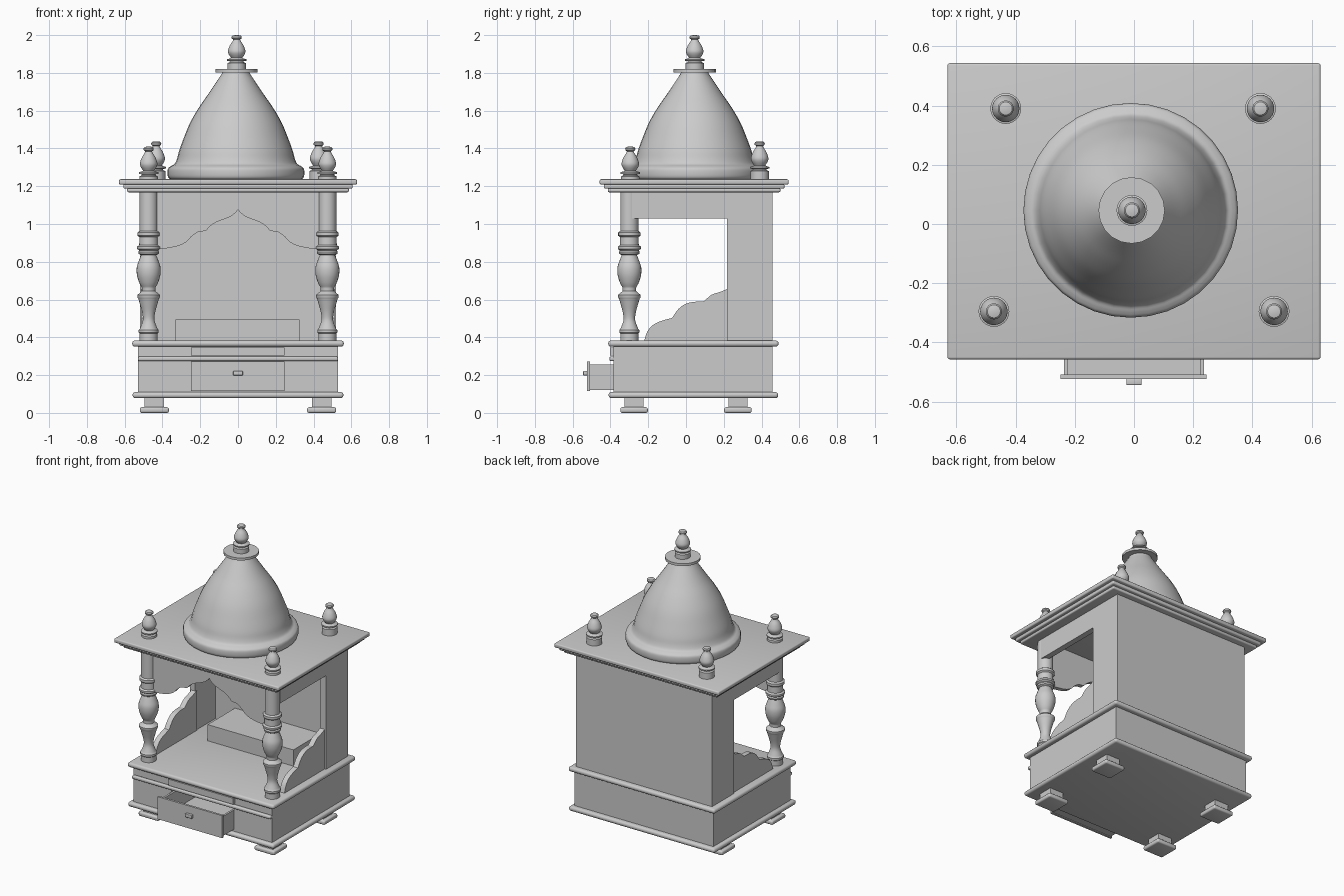
import bpy, bmesh
from math import sin, cos, pi, radians
from mathutils import Vector

if "Cube" in bpy.data.objects:
    bpy.data.objects.remove(bpy.data.objects["Cube"])


def finish(name, bm, bevel=0, segs=3, smooth=False):
    bmesh.ops.recalc_face_normals(bm, faces=bm.faces)
    me = bpy.data.meshes.new(name)
    bm.to_mesh(me)
    bm.free()
    ob = bpy.data.objects.new(name, me)
    bpy.context.collection.objects.link(ob)
    bpy.context.view_layer.objects.active = ob
    for o in bpy.context.selected_objects:
        o.select_set(False)
    ob.select_set(True)
    if bevel:
        m = ob.modifiers.new("bevel", 'BEVEL')
        m.width, m.segments = bevel, segs
        bpy.ops.object.modifier_apply(modifier=m.name)
    if smooth or bevel:
        bpy.ops.object.shade_smooth_by_angle(angle=radians(38))
    return ob


def box(name, x, y, z, bevel=0):
    """Box from (min, max) pairs."""
    bm = bmesh.new()
    bmesh.ops.create_cube(bm, size=1)
    for v in bm.verts:
        v.co = [(a + b) / 2 + c * (b - a) for (a, b), c in zip((x, y, z), v.co)]
    return finish(name, bm, bevel)


def panel(name, pts, to3d, depth):
    """Flat outline mapped into space and extruded along depth."""
    bm = bmesh.new()
    f = bm.faces.new([bm.verts.new(to3d(a, b)) for a, b in pts])
    r = bmesh.ops.extrude_face_region(bm, geom=[f])
    bmesh.ops.translate(bm, vec=depth, verts=[v for v in r['geom'] if isinstance(v, bmesh.types.BMVert)])
    return finish(name, bm)


def curve(pts, n=4):
    """Catmull-Rom smoothing of a 2D point list."""
    p = [Vector(q) for q in [pts[0]] + list(pts) + [pts[-1]]]
    out = []
    for i in range(1, len(p) - 2):
        a, b, c, d = p[i - 1:i + 3]
        for k in range(n):
            t = k / n
            out.append(tuple(0.5 * (2 * b + (c - a) * t + (2 * a - 5 * b + 4 * c - d) * t * t
                                    + (3 * b - a - 3 * c + d) * t ** 3)))
    return out + [tuple(pts[-1])]


def lathe(name, prof, at, n=32):
    """Turned part from (radius, height) points."""
    bm = bmesh.new()
    rings = [[bm.verts.new((at[0] + r * cos(2 * pi * i / n), at[1] + r * sin(2 * pi * i / n), at[2] + z))
              for i in range(n)] for r, z in prof]
    for a, b in zip(rings, rings[1:]):
        for i in range(n):
            bm.faces.new((a[i], a[(i + 1) % n], b[(i + 1) % n], b[i]))
    bm.faces.new(rings[0])
    bm.faces.new(rings[-1])
    return finish(name, bm, smooth=True)


# Feet: block on a rounded pad
for sx in (-1, 1):
    for sy in (-1, 1):
        cx, cy = sx * 0.443, sy * 0.275
        box("foot_pad", (cx - .077, cx + .077), (cy - .073, cy + .073), (0, .03), .01)
        box("foot_block", (cx - .052, cx + .052), (cy - .05, cy + .05), (.03, .08))

# Base cabinet with drawer cavity
body = box("base_body", (-.53, .53), (-.384, .458), (.1, .36))
cut = box("drawer_cutter", (-.24, .24), (-.5, .15), (.12, .268))
cut.hide_render = True
m = body.modifiers.new("cavity", 'BOOLEAN')
m.operation, m.object, m.solver = 'DIFFERENCE', cut, 'EXACT'
bpy.context.view_layer.objects.active = body
bpy.ops.object.modifier_apply(modifier=m.name)
bpy.data.objects.remove(cut)
box("base_lower_trim", (-.558, .558), (-.41, .488), (.078, .11), .014)
box("base_upper_trim", (-.56, .56), (-.412, .49), (.351, .383), .014)
box("front_moulding", (-.53, .53), (-.406, -.38), (.275, .298), .008)
box("slide_tray", (-.25, .245), (-.402, -.38), (.303, .346))

# Open drawer
box("drawer_front", (-.248, .245), (-.523, -.508), (.117, .272))
for s in (-1, 1):
    box("drawer_side", tuple(sorted((s * .222, s * .236))), (-.508, .1), (.122, .256))
box("drawer_floor", (-.222, .222), (-.508, .1), (.122, .134))
box("drawer_back", (-.222, .222), (.088, .1), (.134, .256))
box("drawer_knob", (-.026, .026), (-.544, -.523), (.198, .222), .004)

# Back wall and shelf
box("back_wall", (-.52, .52), (.438, .458), (.38, 1.175))
box("shelf", (-.33, .325), (.14, .438), (.38, .495))

# Side walls with open fronts, and scalloped wings
wall = [(.458, .38), (.458, 1.175), (-.285, 1.175), (-.285, 1.03), (.218, 1.03), (.218, .38)]
scallop = (curve([(-.222, .38), (-.205, .43), (-.175, .465), (-.13, .487), (-.075, .502)])
           + curve([(-.07, .508), (-.04, .55), (0, .578), (.045, .588), (.09, .589)])
           + curve([(.1, .595), (.135, .625), (.18, .64), (.22, .657)]) + [(.23, .657), (.23, .38)])
for s in (-1, 1):
    panel("side_wall", wall, lambda a, b: (s * .52, a, b), (-s * .04, 0, 0))
    panel("side_wing", scallop, lambda a, b: (s * .51, a, b), (-s * .036, 0, 0))

# Cusped front arch
half = (curve([(.44, .867), (.39, .87), (.345, .877), (.305, .888), (.27, .908), (.245, .935), (.21, .958), (.175, .962)])
        + curve([(.168, .966), (.145, .99), (.115, 1.01), (.075, 1.025), (.04, 1.04), (.015, 1.058), (0, 1.077)]))
arch = half + [(-x, z) for x, z in half[-2::-1]] + [(-.44, 1.175), (.44, 1.175)]
panel("front_arch", arch, lambda a, b: (a, -.315, b), (0, .03, 0))

# Turned front pillars
pillar = ([(.048, .38), (.048, .42), (.053, .425), (.053, .438), (.047, .445)]
          + curve([(.045, .45), (.031, .49), (.034, .53), (.046, .575), (.055, .605)])
          + [(.06, .612), (.06, .625), (.05, .632), (.036, .645), (.036, .66)]
          + curve([(.037, .665), (.05, .69), (.062, .73), (.063, .77), (.052, .805), (.04, .835)])
          + [(.053, .842), (.055, .852), (.05, .86), (.061, .868), (.061, .88), (.05, .888), (.049, .93),
             (.059, .938), (.059, .955), (.048, .963), (.048, 1.18)])
for s in (-1, 1):
    lathe("front_pillar", pillar, (s * .473, -.3, 0), 24)

# Stepped roof
for hx, hy, z0, z1 in ((.587, .457, 1.168, 1.19), (.607, .478, 1.187, 1.212), (.63, .5, 1.209, 1.237)):
    box("roof_slab", (-hx, hx), (.043 - hy, .043 + hy), (z0, z1), .008)

# Finials: base drum, collar, bulb and knob
finial = ([(.049, 0), (.049, .045), (.038, .05), (.036, .056), (.052, .059), (.052, .067), (.034, .072)]
          + curve([(.03, .076), (.042, .095), (.046, .115), (.036, .145), (.022, .168), (.018, .178)])
          + [(.026, .184), (.027, .193), (.022, .2), (.01, .203)])
for s in (-1, 1):
    lathe("front_finial", finial, (s * .473, -.295, 1.207), 24)
    lathe("back_finial", finial, (s * .43 - .003, .39, 1.235), 24)

# Dome with rolled rim, cap disc and top finial
dome = (curve([(.34, 1.235), (.356, 1.243), (.362, 1.262), (.36, 1.292), (.345, 1.306), (.325, 1.318), (.312, 1.345),
               (.3, 1.39), (.278, 1.45), (.243, 1.535), (.197, 1.615), (.145, 1.69), (.075, 1.795)]) + [(.07, 1.81)])
lathe("dome", dome, (-.011, .046, 0), 36)
lathe("dome_cap", [(.112, 1.803), (.112, 1.82)], (-.008, .046, 0), 20)
top = [(r, z * .94) for r, z in finial]
lathe("top_finial", top, (-.007, .046, 1.809), 24)
